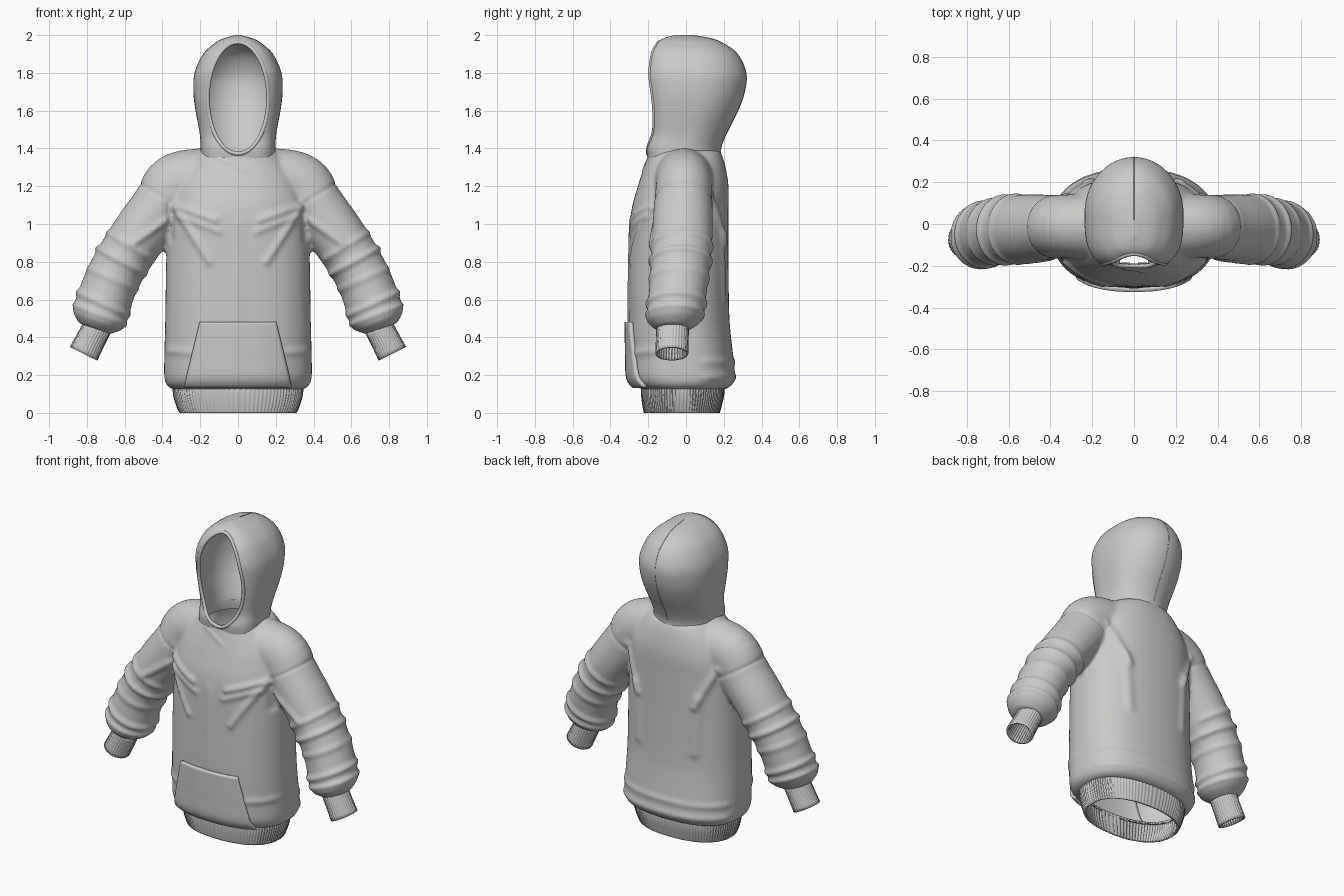
import bpy, bmesh, math
from mathutils import Vector

cube = bpy.data.objects.get("Cube")
if cube:
    bpy.data.objects.remove(cube, do_unlink=True)

fabric = bpy.data.materials.new("grey fabric")
fabric.use_nodes = True
GREY = (0.6, 0.59, 0.575, 1)
fabric.diffuse_color = GREY
bsdf = fabric.node_tree.nodes["Principled BSDF"]
bsdf.inputs["Base Color"].default_value = GREY
bsdf.inputs["Roughness"].default_value = 0.8


def link(name, data):
    obj = bpy.data.objects.new(name, data)
    bpy.context.collection.objects.link(obj)
    obj.data.materials.clear()
    obj.data.materials.append(fabric)
    return obj


def smooth_keys(keys, steps):
    """Catmull-Rom interpolation through rows of numbers."""
    out = []
    for i in range(len(keys) - 1):
        a, b, c, d = (keys[max(0, min(len(keys) - 1, i + k))] for k in (-1, 0, 1, 2))
        for s in range(steps):
            t = s / steps
            out.append([0.5 * (2 * q + (r - p) * t + (2 * p - 5 * q + 4 * r - w) * t * t
                               + (3 * q - p - 3 * r + w) * t ** 3)
                        for p, q, r, w in zip(a, b, c, d)])
    return out + [list(keys[-1])]


def power(v, e):
    return math.copysign(abs(v) ** e, v)


def section(row, count, nf, nb, ribs=0, depth=0.0):
    """Horizontal ring from (z, half width, front y, back y)."""
    z, hw, yf, yb = row
    cy, hy = (yf + yb) / 2, (yb - yf) / 2
    ring = []
    for i in range(count):
        a = math.tau * i / count
        e = 2 / (nb if math.sin(a) > 0 else nf)
        k = 1 + depth * math.cos(ribs * a)
        ring.append(Vector((k * hw * power(math.cos(a), e), cy + k * hy * power(math.sin(a), e), z)))
    return ring


def front_y(keys, x, z, n):
    """Front surface depth of a stack of sections."""
    rows = smooth_keys(keys, 8)
    z = min(max(z, rows[0][0]), rows[-1][0])
    for lo, hi in zip(rows, rows[1:]):
        if lo[0] <= z <= hi[0]:
            t = (z - lo[0]) / max(hi[0] - lo[0], 1e-6)
            hw, yf, yb = (lo[k] + (hi[k] - lo[k]) * t for k in (1, 2, 3))
            cy = (yf + yb) / 2
            return cy - (cy - yf) * max(0, 1 - abs(x / hw) ** n) ** (1 / n)
    return 0


def loft(name, rings, caps=True, thickness=0):
    bm = bmesh.new()
    loops = [[bm.verts.new(p) for p in ring] for ring in rings]
    for lo, hi in zip(loops, loops[1:]):
        for i in range(len(lo)):
            j = (i + 1) % len(lo)
            bm.faces.new((lo[i], lo[j], hi[j], hi[i]))
    if caps:
        bm.faces.new(loops[0][::-1])
        bm.faces.new(loops[-1])
    bmesh.ops.recalc_face_normals(bm, faces=bm.faces)
    mesh = bpy.data.meshes.new(name)
    bm.to_mesh(mesh)
    bm.free()
    obj = link(name, mesh)
    if thickness:
        mod = obj.modifiers.new("thickness", 'SOLIDIFY')
        mod.thickness, mod.offset = thickness, -1
    return obj


def bake(obj):
    deps = bpy.context.evaluated_depsgraph_get()
    mesh = bpy.data.meshes.new_from_object(obj.evaluated_get(deps))
    obj.modifiers.clear()
    obj.data = mesh


def shade(obj, degrees=40):
    bpy.ops.object.select_all(action='DESELECT')
    obj.select_set(True)
    bpy.context.view_layer.objects.active = obj
    bpy.ops.object.shade_smooth_by_angle(angle=math.radians(degrees))


# Torso and sleeves, merged into one soft garment
TORSO = [(.125, .345, -.235, .205), (.145, .375, -.27, .24), (.19, .39, -.298, .258),
         (.3, .39, -.303, .25), (.5, .385, -.305, .23), (.8, .38, -.302, .225),
         (1.05, .37, -.292, .225), (1.2, .34, -.255, .225), (1.32, .27, -.215, .205),
         (1.39, .2, -.195, .18)]
garment = loft("garment_body", [section(r, 96, 2.4, 2.4) for r in smooth_keys(TORSO, 6)])

# Sleeve path: x, z, y, in-plane radius, depth radius
SLEEVE = [(0, 1.22, 0, .18, .17), (.2, 1.225, -.01, .175, .16), (.33, 1.2, -.01, .17, .15),
          (.4, 1.1, -.015, .158, .155), (.535, .925, -.02, .148, .16), (.66, .72, -.035, .143, .155),
          (.725, .54, -.055, .147, .15), (.745, .49, -.065, .138, .142), (.762, .445, -.07, .085, .085)]


def tube(name, keys, side, steps, count, caps=True, thickness=0, ribs=0, depth=0.0):
    rows = smooth_keys(keys, steps)
    rings = []
    for i, (x, z, y, rn, ry) in enumerate(rows):
        a, b = rows[max(i - 1, 0)], rows[min(i + 1, len(rows) - 1)]
        t = Vector((b[0] - a[0], 0, b[1] - a[1])).normalized()
        normal = Vector((-t.z, 0, t.x))
        ring = []
        for k in range(count):
            ang = math.tau * k / count
            f = 1 + depth * math.cos(ribs * ang)
            p = Vector((x, y, z)) + f * (normal * rn * math.cos(ang) + Vector((0, ry * math.sin(ang), 0)))
            ring.append(Vector((p.x * side, p.y, p.z)))
        rings.append(ring)
    return loft(name, rings, caps, thickness)


sleeves = [tube("sleeve", SLEEVE, s, 5, 64) for s in (1, -1)]
bpy.ops.object.select_all(action='DESELECT')
for part in sleeves + [garment]:
    part.select_set(True)
bpy.context.view_layer.objects.active = garment
bpy.ops.object.join()
remesh = garment.modifiers.new("merge", 'REMESH')
remesh.mode, remesh.voxel_size = 'VOXEL', 0.012
relax = garment.modifiers.new("relax", 'SMOOTH')
relax.factor, relax.iterations = 0.5, 6
bake(garment)

# Cloth folds: x1, z1, x2, z2, facing (-1 front, 1 back, 0 both), width, height
FOLDS = [(.34, 1.1, .12, 1.02, -1, .02, .014), (.3, 1.04, .1, .96, -1, .018, .01),
         (.33, 1.08, .15, .8, -1, .02, .012), (.38, 1.02, .55, .9, -1, .02, .014),
         (.36, 1.1, .36, .92, -1, .02, -.012), (.5, .74, .74, .87, 0, .018, .014),
         (.47, .82, .68, .95, 0, .018, .01), (.53, .65, .78, .76, 0, .02, .008),
         (.59, .52, .85, .64, 0, .018, .013), (.6, .47, .86, .57, 0, .014, .01),
         (.33, 1.1, .53, 1.22, 0, .009, -.006), (0, .5, 0, 1, -1, .03, .005),
         (.15, .31, .38, .33, -1, .02, .008), (.32, 1.15, .2, .9, 1, .022, .014),
         (.22, .95, .2, .6, 1, .03, .01), (-.36, .27, .36, .27, 1, .02, .007),
         (-.36, .19, .36, .19, 1, .02, .008), (-.1, 1.35, .05, 1.275, -1, .009, .005)]
bm = bmesh.new()
bm.from_mesh(garment.data)
bm.normal_update()
moves = []
for v in bm.verts:
    x, z, total = abs(v.co.x), v.co.z, 0
    for x1, z1, x2, z2, facing, width, height in FOLDS:
        if facing * v.normal.y < 0:
            continue
        px = v.co.x if x1 <= 0 and x2 != 0 else x
        dx, dz = x2 - x1, z2 - z1
        t = max(0, min(1, ((px - x1) * dx + (z - z1) * dz) / (dx * dx + dz * dz)))
        gap = math.hypot(px - x1 - t * dx, z - z1 - t * dz) / width
        if gap < 3:
            fade = 1 if facing == 0 else min(1, abs(v.normal.y) * 2)
            total += height * fade * math.exp(-gap * gap)
    moves.append(v.normal * total)
for v, move in zip(bm.verts, moves):
    v.co += move

# Open the neck and the hem
openings = []
for f in bm.faces:
    c = f.calc_center_median()
    neck = c.z > 1.33 and math.hypot(c.x / .19, (c.y + .01) / .18) < 1
    hem = c.z < .16 and f.normal.z < -.5 and math.hypot(c.x / .325, (c.y + .015) / .205) < 1
    if neck or hem:
        openings.append(f)
bmesh.ops.delete(bm, geom=openings, context='FACES')
bm.to_mesh(garment.data)
bm.free()
shade(garment, 60)

# Hood: hollow shell with an oval face opening
HOOD = [(1.33, .2, -.2, .19), (1.4, .198, -.208, .185), (1.48, .203, -.192, .215),
        (1.6, .225, -.2, .275), (1.7, .236, -.21, .31), (1.8, .23, -.215, .318),
        (1.9, .185, -.192, .272), (1.96, .12, -.15, .19), (1.985, .07, -.115, .12),
        (2.0, .015, -.06, .02)]
FRONT = 3.2
T = .014
outer = smooth_keys(HOOD, 6)
inner = [(z - T, max(hw - T, .006), min(yf + T, -.02), max(yb - T, -.01)) for z, hw, yf, yb in outer]
hood = loft("hood", [section(r, 96, FRONT, 2) for r in outer])
cavity = loft("hood_cavity", [section(r, 96, FRONT, 2) for r in inner])


def oval(y, grow=0.0):
    return [Vector(((.16 + grow) * math.cos(math.tau * i / 72), y,
                    1.667 + (.295 + grow) * math.sin(math.tau * i / 72))) for i in range(72)]


face_cutter = loft("face_cutter", [oval(-.5), oval(-.04)])
for cutter in (cavity, face_cutter):
    cutter.hide_render = True
    cut = hood.modifiers.new("cut", 'BOOLEAN')
    cut.operation, cut.solver, cut.object = 'DIFFERENCE', 'EXACT', cutter
bake(hood)
for cutter in (cavity, face_cutter):
    bpy.data.objects.remove(cutter, do_unlink=True)
shade(hood)


# Piping and seams on the hood
def piping(name, points, radius, cyclic):
    curve = bpy.data.curves.new(name, 'CURVE')
    curve.dimensions, curve.bevel_depth, curve.bevel_resolution = '3D', radius, 2
    spline = curve.splines.new('POLY')
    spline.points.add(len(points) - 1)
    for sp, p in zip(spline.points, points):
        sp.co = (*p, 1)
    spline.use_cyclic_u = cyclic
    spline.use_smooth = True
    return link(name, curve)


piping("hood_rim", [Vector((p.x, front_y(HOOD, p.x, p.z, FRONT) + .006, p.z)) for p in oval(0)], .011, True)
piping("hood_back_seam", [Vector((0, r[3], r[0])) for r in outer[6:]], .002, False)

# Ribbed waistband and cuffs
BAND = [(0, .308, -.222, .178), (.03, .322, -.228, .186), (.09, .34, -.236, .2), (.145, .345, -.236, .203)]
band = loft("waistband", [section(r, 480, 2.3, 2.3, 96, .008) for r in smooth_keys(BAND, 3)], False, .014)
shade(band, 60)
CUFF = [(.745, .455, -.07, .076, .085), (.78, .386, -.073, .077, .085), (.817, .313, -.075, .08, .086)]
for side, label in ((1, "left_cuff"), (-1, "right_cuff")):
    shade(tube(label, CUFF, side, 3, 160, False, .01, 32, .02), 60)

# Front pocket following the torso
bm = bmesh.new()
grid = []
for j in range(25):
    z = .14 + .34 * j / 24
    half = .28 - .08 * j / 24
    grid.append([bm.verts.new((x, front_y(TORSO, x, z, 2.4) - .007, z))
                 for x in (half * (i / 16 - 1) for i in range(33))])
for lo, hi in zip(grid, grid[1:]):
    for i in range(32):
        bm.faces.new((lo[i], lo[i + 1], hi[i + 1], hi[i]))
mesh = bpy.data.meshes.new("front_pocket")
bm.to_mesh(mesh)
bm.free()
pocket = link("front_pocket", mesh)
mod = pocket.modifiers.new("thickness", 'SOLIDIFY')
mod.thickness, mod.offset = .026, 0
shade(pocket)
